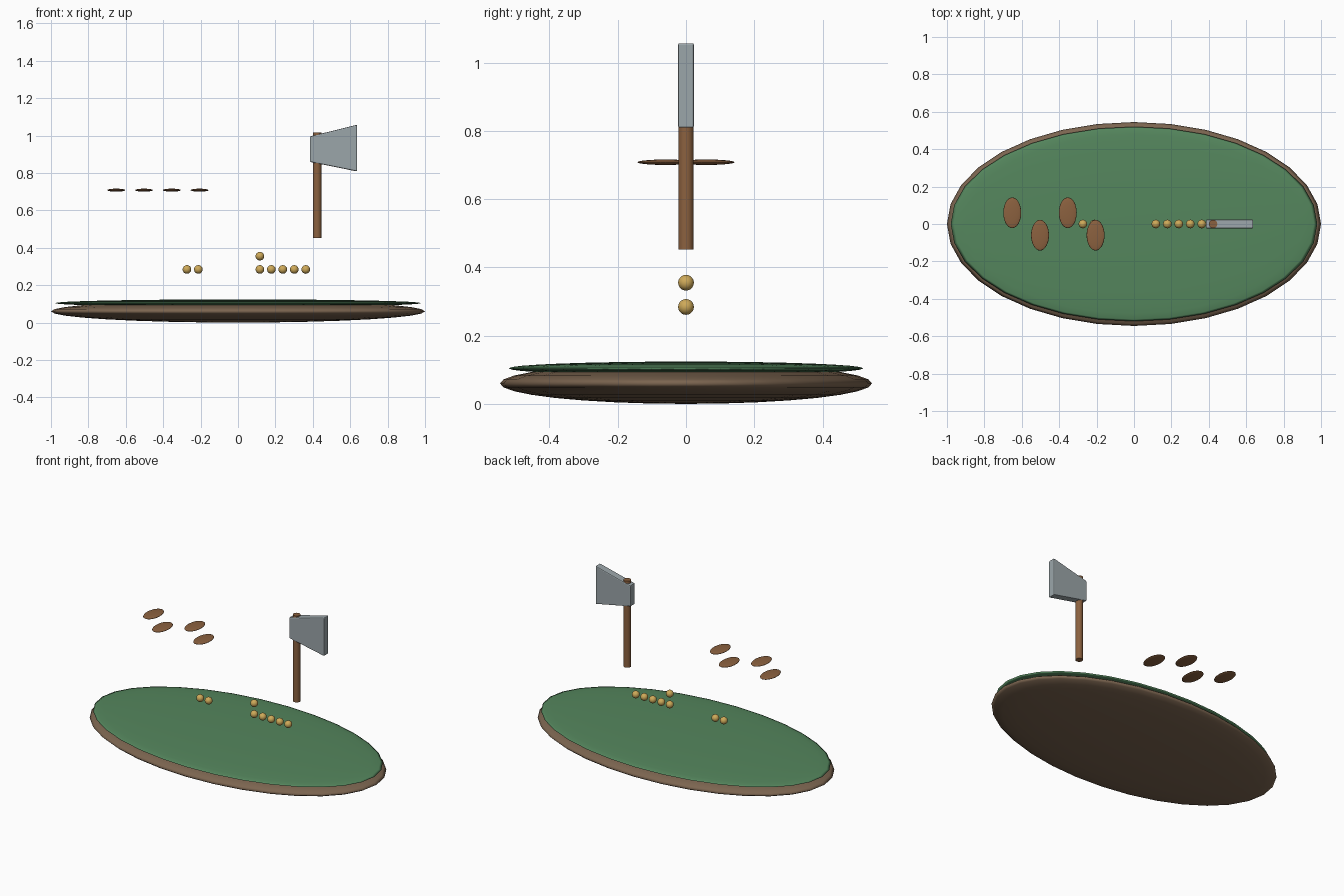
import bpy
import bmesh

if "Cube" in bpy.data.objects:
    bpy.data.objects.remove(bpy.data.objects["Cube"])


def material(name, rgb):
    m = bpy.data.materials.new(name)
    m.diffuse_color = (*rgb, 1)
    m.use_nodes = True
    m.node_tree.nodes["Principled BSDF"].inputs["Base Color"].default_value = m.diffuse_color
    return m


EARTH = material("earth", (0.20, 0.13, 0.08))
GRASS = material("grass", (0.09, 0.24, 0.11))
WOOD = material("wood", (0.26, 0.12, 0.05))
STEEL = material("steel", (0.33, 0.38, 0.40))
GOLD = material("gold", (0.62, 0.40, 0.10))


def ellipsoid(name, loc, radii, mat, segments=32, rings=16):
    bpy.ops.mesh.primitive_uv_sphere_add(segments=segments, ring_count=rings, radius=1, location=loc)
    ob = bpy.context.object
    ob.name = name
    ob.scale = radii
    bpy.ops.object.transform_apply(location=False, rotation=False, scale=True)
    bpy.ops.object.shade_smooth()
    ob.data.materials.append(mat)
    return ob


# Ground mound and grass cap
ellipsoid("ground", (0, 0, 0.06), (1.0, 0.545, 0.06), EARTH)
ellipsoid("grass", (0, 0, 0.104), (0.98, 0.52, 0.02), GRASS)

# Floating flat stepping ovals, alternating sides
for i in range(4):
    y = 0.06 if i % 2 == 0 else -0.06
    ellipsoid(f"footprint_{i + 1}", (-0.651 + 0.1485 * i, y, 0.708), (0.048, 0.082, 0.008), WOOD)

# Small beads: a pair, a row of five, and one stacked on top
beads = [(-0.273, 0.284), (-0.212, 0.284), (0.117, 0.355)]
beads += [(0.117 + 0.0613 * i, 0.284) for i in range(5)]
for i, (x, z) in enumerate(beads):
    ellipsoid(f"bead_{i + 1}", (x, 0, z), (0.023, 0.023, 0.023), GOLD)

# Axe handle
bpy.ops.mesh.primitive_cylinder_add(vertices=24, radius=0.0225, depth=0.564, location=(0.423, 0, 0.734))
handle = bpy.context.object
handle.name = "axe_handle"
handle.data.materials.append(WOOD)
bpy.ops.object.shade_smooth_by_angle()

# Axe head: extruded flaring profile with softened edges
profile = [(0.384, 0.859), (0.637, 0.808), (0.637, 1.058), (0.384, 0.995)]
bm = bmesh.new()
face = bm.faces.new([bm.verts.new((x, -0.024, z)) for x, z in profile])
ext = bmesh.ops.extrude_face_region(bm, geom=[face])
bmesh.ops.translate(bm, vec=(0, 0.048, 0),
                    verts=[v for v in ext["geom"] if isinstance(v, bmesh.types.BMVert)])
bmesh.ops.recalc_face_normals(bm, faces=bm.faces)
mesh = bpy.data.meshes.new("axe_head")
bm.to_mesh(mesh)
bm.free()
mesh.materials.append(STEEL)
head = bpy.data.objects.new("axe_head", mesh)
bpy.context.collection.objects.link(head)
bevel = head.modifiers.new("soft_edges", "BEVEL")
bevel.width = 0.006
bevel.segments = 2
